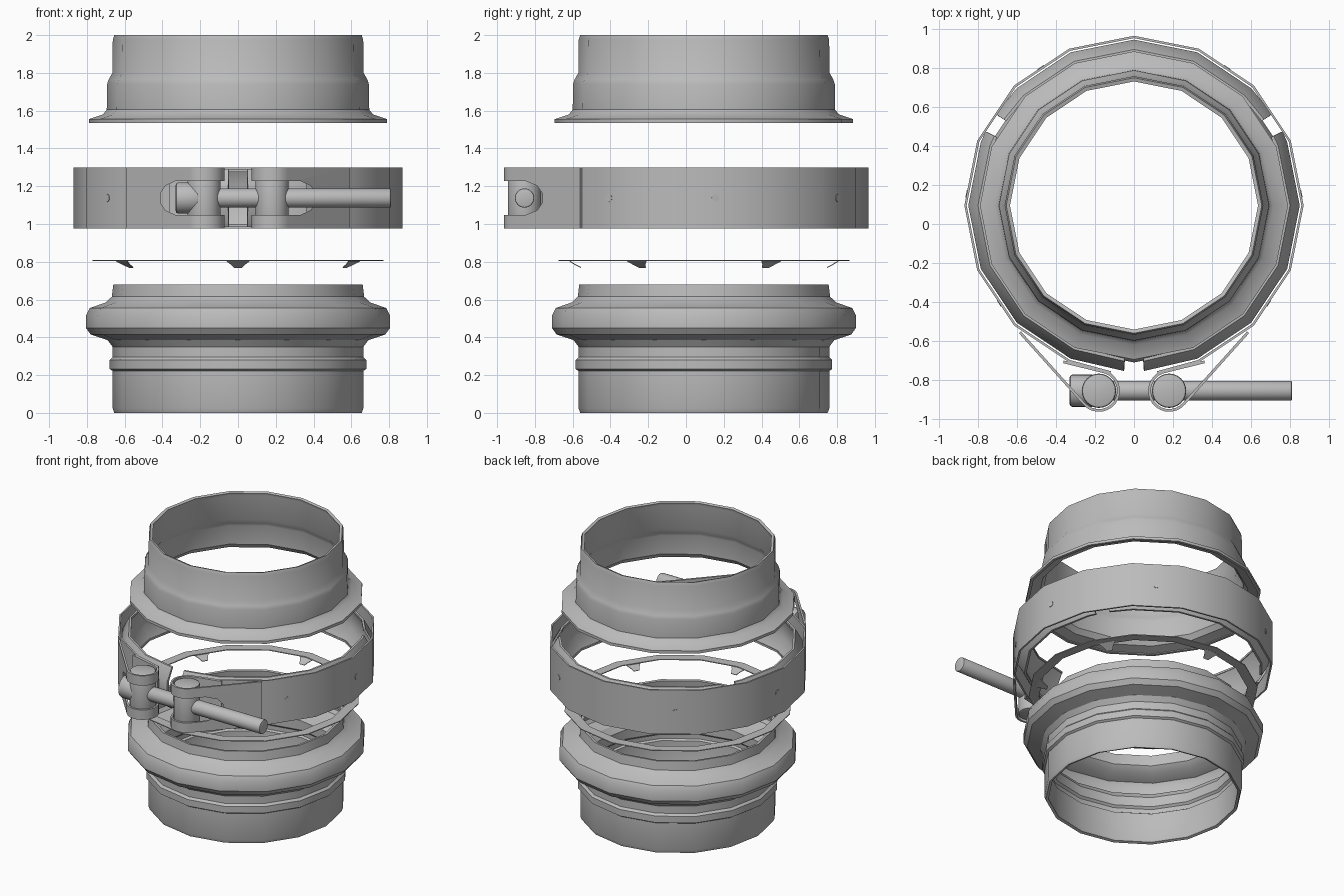
import bpy, bmesh, math
from math import sin, cos, radians
from mathutils import Matrix, Vector

if "Cube" in bpy.data.objects:
    bpy.data.objects.remove(bpy.data.objects["Cube"])

CY = 0.095      # ring axis offset in y
SIDES = 16
STEP = 360 / SIDES

steel = bpy.data.materials.new("brushed_grey_steel")
steel.use_nodes = True
GREY = (0.5, 0.5, 0.5, 1)
steel.diffuse_color = GREY
steel.node_tree.nodes["Principled BSDF"].inputs["Base Color"].default_value = GREY


def finish(name, bm, thickness=0, cutter=None):
    """Turn a bmesh into a shaded object, optionally thickened and cut."""
    mesh = bpy.data.meshes.new(name)
    bm.to_mesh(mesh)
    bm.free()
    obj = bpy.data.objects.new(name, mesh)
    bpy.context.collection.objects.link(obj)
    mesh.materials.append(steel)
    if thickness:
        mod = obj.modifiers.new("wall", "SOLIDIFY")
        mod.thickness = thickness
        mod.offset = -1
    if cutter:
        mod = obj.modifiers.new("slot", "BOOLEAN")
        mod.object = cutter
        mod.operation = "DIFFERENCE"
        mod.solver = "EXACT"
    bpy.ops.object.select_all(action="DESELECT")
    obj.select_set(True)
    bpy.context.view_layer.objects.active = obj
    for mod in list(obj.modifiers):
        bpy.ops.object.modifier_apply(modifier=mod.name)
    bpy.ops.object.shade_smooth_by_angle(angle=radians(35))
    return obj


def grid_faces(bm, rows, closed=False):
    count = len(rows)
    for i in range(count if closed else count - 1):
        a, b = rows[i], rows[(i + 1) % count]
        for j in range(len(a) - 1):
            bm.faces.new((a[j], b[j], b[j + 1], a[j + 1]))


def revolve(name, profile, thickness, start=0, end=360):
    """Sweep an (r, z) profile round the ring axis, as a full ring or an arc."""
    closed = end - start == 360
    inner = [k * STEP for k in range(-SIDES, 2 * SIDES)
             if start < k * STEP < end]
    angles = [start] + inner + ([] if closed else [end])
    bm = bmesh.new()
    rows = [[bm.verts.new((r * cos(radians(a)), CY + r * sin(radians(a)), z))
             for r, z in profile] for a in angles]
    grid_faces(bm, rows, closed)
    return finish(name, bm, thickness)


def cylinder(name, radius, start, end, segments=24, bevel=0.0):
    start, end = Vector(start), Vector(end)
    axis = end - start
    turn = axis.to_track_quat("Z", "Y").to_matrix().to_4x4()
    bm = bmesh.new()
    bmesh.ops.create_cone(bm, cap_ends=True, segments=segments, radius1=radius,
                          radius2=radius, depth=axis.length,
                          matrix=Matrix.Translation((start + end) / 2) @ turn)
    if bevel:
        rims = [e for e in bm.edges if any(len(f.verts) > 4 for f in e.link_faces)]
        bmesh.ops.bevel(bm, geom=rims, offset=bevel, segments=2,
                        affect="EDGES", profile=0.5)
    return finish(name, bm)


# Upper pipe with a step and a flared flange
revolve("upper_pipe", [(0.79, 1.535), (0.79, 1.555), (0.715, 1.58), (0.695, 1.605),
                       (0.693, 1.74), (0.685, 1.765), (0.665, 1.8), (0.663, 1.975),
                       (0.655, 2.0)], 0.02)

# Lower pipe with a small bead and a large rounded bulge
revolve("lower_pipe", [(0.655, 0), (0.664, 0.025), (0.664, 0.222), (0.679, 0.232),
                       (0.679, 0.28), (0.664, 0.295), (0.664, 0.35), (0.69, 0.385),
                       (0.78, 0.415), (0.805, 0.45), (0.805, 0.515), (0.785, 0.555),
                       (0.7, 0.585), (0.668, 0.615), (0.66, 0.68)], 0.02)

# Flat gasket ring with six bent tabs
revolve("gasket_ring", [(0.77, 0.809), (0.7, 0.809)], 0.006)
for n in range(6):
    spin = Matrix.Translation((0, CY, 0)) @ Matrix.Rotation(radians(30 + 60 * n), 4, "Z")
    bm = bmesh.new()
    outline = [(0.71, -0.06, 0.806), (0.71, 0.06, 0.806), (0.68, 0.035, 0.787),
               (0.65, 0.02, 0.772), (0.65, -0.02, 0.772), (0.68, -0.035, 0.787)]
    bm.faces.new([bm.verts.new(spin @ Vector(p)) for p in outline])
    finish(f"gasket_tab_{n + 1}", bm, 0.005)

# Clamp band, open at the front
LOW, HIGH, MID = 0.975, 1.3, 1.1375
revolve("clamp_band", [(0.87, LOW), (0.87, HIGH)], 0.012, -82, 262)

# Three V-shaped retainer segments inside the band
channel = [(0.785, LOW + 0.01), (0.8, LOW + 0.01), (0.85, 1.075), (0.85, 1.2),
           (0.8, HIGH - 0.01), (0.785, HIGH - 0.01)]
for name, a, b in (("back", 33.5, 146.5), ("right", 153.5, 266.5), ("left", -86.5, 26.5)):
    revolve(f"{name}_retainer", channel, 0.015, a, b)

# Spot welds on the band
for n, deg in enumerate((-36, 4, 56, 124, 176, 216)):
    a = radians(deg)
    sector = radians((deg // STEP + 0.5) * STEP)
    flat = 0.87 * cos(radians(STEP / 2)) / cos(a - sector)
    out = Vector((cos(sector), sin(sector), 0))
    spot = Vector((flat * cos(a), CY + flat * sin(a), MID))
    cylinder(f"spot_weld_{n + 1}", 0.02, spot - out * 0.004, spot + out * 0.003, 12)

# Strap loops, each slotted for the bolt and wrapped round a trunnion
PX, PY, LOOP = 0.18, -0.855, 0.108
for side, s in (("left", 1), ("right", -1)):
    bm = bmesh.new()
    hole = [(0.0, 0.09), (0.33, 0.09), (0.385, 0.065), (0.41, 0.025)]
    hole += [(x, -z) for x, z in reversed(hole)]
    face = bm.faces.new([bm.verts.new((s * x, -1.1, MID + z)) for x, z in hole])
    ext = bmesh.ops.extrude_face_region(bm, geom=[face])
    bmesh.ops.translate(bm, vec=(0, 0.375, 0),
                        verts=[v for v in ext["geom"] if isinstance(v, bmesh.types.BMVert)])
    bmesh.ops.recalc_face_normals(bm, faces=bm.faces)
    cutter = finish(f"{side}_slot_cutter", bm)
    cutter.hide_render = True

    path = [(0.59, -0.56)]
    path += [(PX + LOOP * cos(radians(t)), PY + LOOP * sin(radians(t)))
             for t in range(-40, -251, -15)]
    path += [(0.36, -0.7)]
    if s > 0:
        path.reverse()
    bm = bmesh.new()
    rows = [[bm.verts.new((s * x, y, z)) for z in (LOW, HIGH)] for x, y in path]
    grid_faces(bm, rows)
    finish(f"{side}_strap_loop", bm, 0.014, cutter)
    bpy.data.objects.remove(cutter)

    cylinder(f"{side}_trunnion", 0.088, (s * PX, PY, LOW + 0.008),
             (s * PX, PY, HIGH - 0.005), 24, 0.012)

# Tightening bolt with its round head
cylinder("bolt_shaft", 0.051, (-0.25, PY, MID), (0.81, PY, MID), 24, 0.006)
cylinder("bolt_head", 0.083, (-0.33, PY, MID), (-0.2, PY, MID), 24, 0.015)
